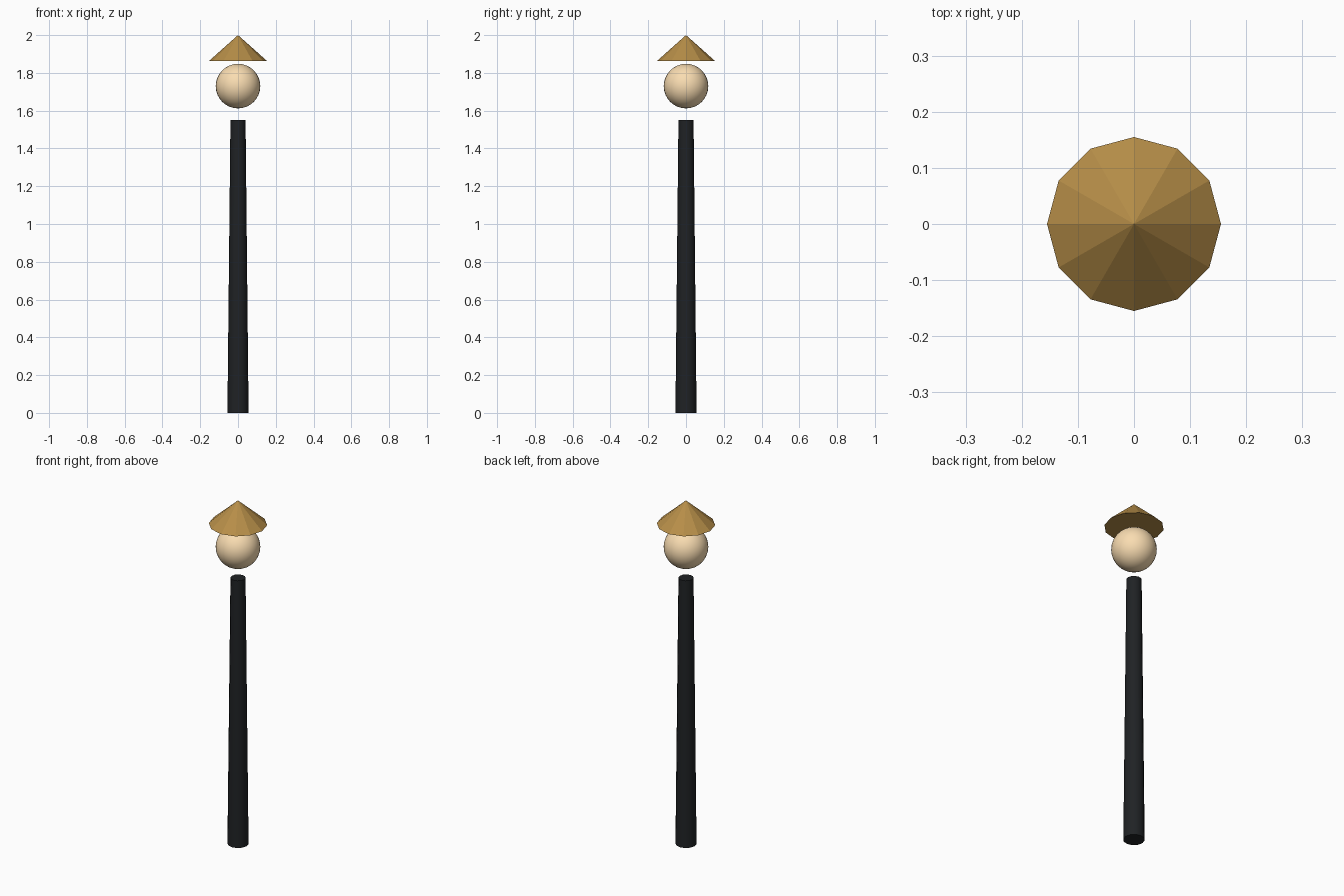
import bpy
import math

if "Cube" in bpy.data.objects:
    bpy.data.objects.remove(bpy.data.objects["Cube"])


def paint(obj, name, color):
    mat = bpy.data.materials.new(name)
    mat.diffuse_color = (*color, 1)
    mat.use_nodes = True
    mat.node_tree.nodes["Principled BSDF"].inputs["Base Color"].default_value = mat.diffuse_color
    obj.data.materials.append(mat)


def tapered(name, r_bottom, r_top, z_bottom, z_top, sides=12):
    bpy.ops.mesh.primitive_cone_add(
        vertices=sides, radius1=r_bottom, radius2=r_top,
        depth=z_top - z_bottom, location=(0, 0, (z_bottom + z_top) / 2))
    obj = bpy.context.object
    obj.name = name
    return obj


# Slim tapered post
post = tapered("post", 0.056, 0.04, 0, 1.55)
bpy.ops.object.shade_smooth_by_angle(angle=math.radians(40))
paint(post, "dark_metal", (0.014, 0.016, 0.018))

# Glowing globe floating above the post
bpy.ops.mesh.primitive_uv_sphere_add(
    segments=32, ring_count=16, radius=0.118, location=(0, 0, 1.73))
globe = bpy.context.object
globe.name = "lamp_globe"
bpy.ops.object.shade_smooth()
paint(globe, "warm_glass", (0.95, 0.72, 0.44))

# Faceted conical cap
cap = tapered("lamp_cap", 0.155, 0, 1.862, 2.0)
paint(cap, "brass", (0.47, 0.27, 0.065))
